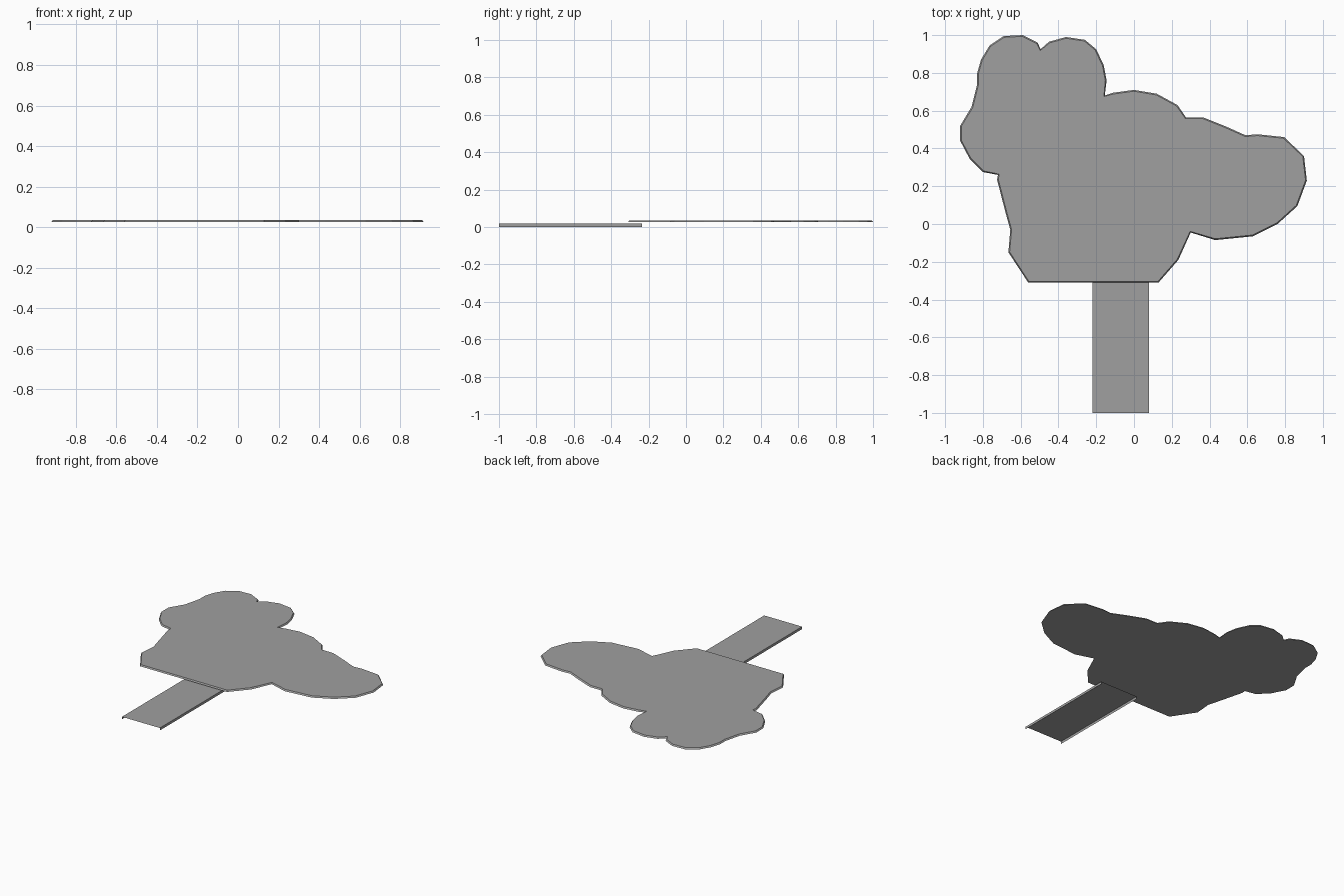
import bpy
import bmesh

default_cube = bpy.data.objects.get("Cube")
if default_cube:
    bpy.data.objects.remove(default_cube, do_unlink=True)


def make_material(name, colour):
    material = bpy.data.materials.new(name)
    material.use_nodes = True
    material.diffuse_color = colour
    material.node_tree.nodes["Principled BSDF"].inputs["Base Color"].default_value = colour
    return material


def finish(bm, name, material):
    """Turn the bmesh into a linked object with one flat colour."""
    mesh = bpy.data.meshes.new(name)
    bm.to_mesh(mesh)
    bm.free()
    mesh.materials.append(material)
    part = bpy.data.objects.new(name, mesh)
    bpy.context.collection.objects.link(part)
    return part


def flat_face(bm, outline, height):
    return bm.faces.new([bm.verts.new((x, y, height)) for x, y in outline])


grey = make_material("mid grey", (0.35, 0.35, 0.35, 1))

# Cloud-shaped foliage outline, counter-clockwise from the flat front edge
foliage_outline = [
    (-.56, -.31), (.13, -.31), (.235, -.19), (.3, -.045),
    # long lobe on the left
    (.43, -.085), (.63, -.065), (.76, 0), (.865, .095), (.915, .23),
    (.9, .36), (.795, .46), (.655, .475), (.59, .47), (.49, .515),
    (.365, .565), (.275, .565),
    # middle lobe
    (.23, .63), (.12, .69), (0, .71), (-.11, .695), (-.155, .68),
    # two rear lobes
    (-.145, .76), (-.16, .84), (-.2, .925), (-.26, .975), (-.36, .99),
    (-.45, .965), (-.495, .925), (-.51, .96), (-.59, 1), (-.69, .995),
    (-.765, .945), (-.81, .87), (-.83, .8), (-.83, .74),
    # right lobe and flank
    (-.86, .62), (-.92, .52), (-.92, .44), (-.87, .345), (-.8, .275),
    (-.72, .26), (-.725, .235), (-.68, .06), (-.655, -.03), (-.665, -.15),
]

# Foliage: thin plate whose rim slopes in towards the top
bm = bmesh.new()
top = flat_face(bm, foliage_outline, 0.026)
underside = bmesh.ops.duplicate(bm, geom=[top])
lower_face = [g for g in underside["geom"] if isinstance(g, bmesh.types.BMFace)]
bmesh.ops.reverse_faces(bm, faces=lower_face)
bmesh.ops.inset_individual(bm, faces=[top], thickness=0.007, use_even_offset=False)
bmesh.ops.translate(bm, verts=top.verts[:], vec=(0, 0, 0.01))
bmesh.ops.remove_doubles(bm, verts=bm.verts[:], dist=0.0001)
finish(bm, "foliage", grey)

# Trunk: shallow channel with side walls and open ends, tucked under the foliage
bm = bmesh.new()
left, right, front, back, thickness = 0.08, -0.22, -1, -0.235, 0.018
flat_face(bm, [(right, front), (left, front), (left, back), (right, back)], thickness)
bm.edges.ensure_lookup_table()
sides = [e for e in bm.edges if abs(e.verts[0].co.x - e.verts[1].co.x) < 0.001]
walls = bmesh.ops.extrude_edge_only(bm, edges=sides)
lower_verts = [g for g in walls["geom"] if isinstance(g, bmesh.types.BMVert)]
bmesh.ops.translate(bm, verts=lower_verts, vec=(0, 0, -thickness))
bmesh.ops.recalc_face_normals(bm, faces=bm.faces[:])
trunk = finish(bm, "trunk", grey)
if trunk.data.polygons[0].normal.z < 0:
    trunk.data.flip_normals()
